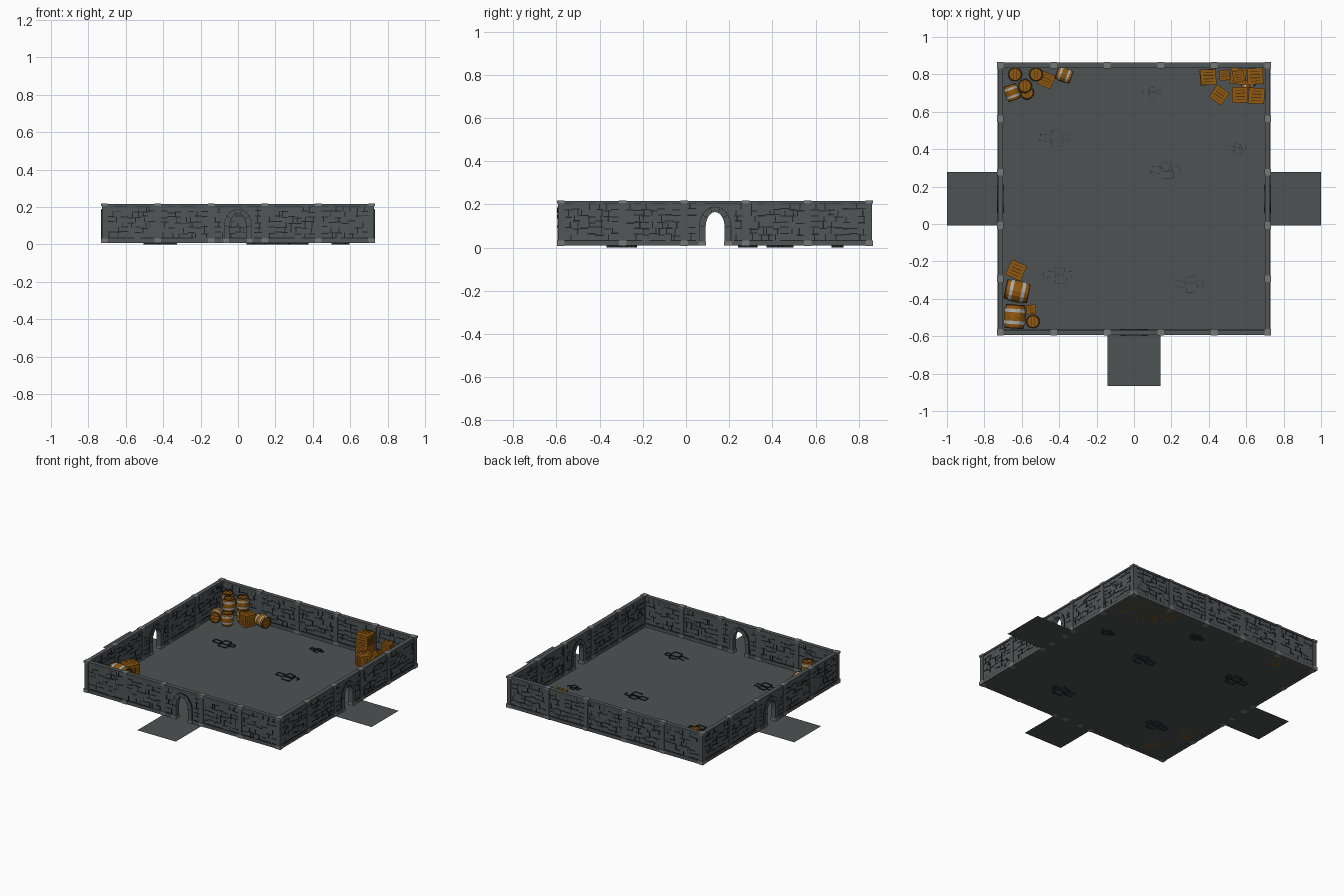
import bpy, bmesh, math, random
from mathutils import Matrix, Vector

if "Cube" in bpy.data.objects:
    bpy.data.objects.remove(bpy.data.objects["Cube"])

random.seed(4)
T = 2 / 7            # floor tile size
D = 0.008            # y offset that centres the model
XW, YF, YB = 0.7143, -0.5714 - D, 0.8571 - D
ZF, ZT = 0.01, 0.215


def mat(name, c):
    m = bpy.data.materials.new(name)
    m.diffuse_color = (*c, 1)
    m.use_nodes = True
    m.node_tree.nodes["Principled BSDF"].inputs["Base Color"].default_value = m.diffuse_color
    return m


STONE = mat("wall stone", (0.082, 0.092, 0.093))
FLOOR = mat("floor stone", (0.074, 0.084, 0.087))
DARK = mat("dark joints", (0.014, 0.018, 0.019))
TRIM = mat("light stone", (0.18, 0.19, 0.19))
WOOD = mat("orange wood", (0.28, 0.098, 0.005))
BROWN = mat("dark wood", (0.065, 0.025, 0.004))
IRON = mat("grey hoops", (0.42, 0.42, 0.40))


def finish(name, bm, *mats):
    bmesh.ops.recalc_face_normals(bm, faces=bm.faces)
    me = bpy.data.meshes.new(name)
    bm.to_mesh(me)
    bm.free()
    for m in mats:
        me.materials.append(m)
    ob = bpy.data.objects.new(name, me)
    bpy.context.collection.objects.link(ob)
    return ob


def box(bm, M, c, s, mi=0):
    m = M @ Matrix.Translation(c) @ Matrix.Diagonal((*s, 1))
    r = bmesh.ops.create_cube(bm, size=1, matrix=m)
    for f in {f for v in r["verts"] for f in v.link_faces}:
        f.material_index = mi


def prism(bm, M, pts, t):
    """Extrude a (u, z) outline through thickness t."""
    a = [bm.verts.new(M @ Vector((u, -t / 2, z))) for u, z in pts]
    b = [bm.verts.new(M @ Vector((u, t / 2, z))) for u, z in pts]
    bm.faces.new(a)
    bm.faces.new(b[::-1])
    n = len(pts)
    for i in range(n):
        bm.faces.new((a[i], b[i], b[(i + 1) % n], a[(i + 1) % n]))


def arch(hw, spring, top, n=10):
    """Arch outline from the left foot over to the right foot."""
    curve = [(-hw * math.cos(math.pi * i / n),
              spring + (top - spring) * math.sin(math.pi * i / n)) for i in range(n + 1)]
    return [(-hw, ZF)] + curve + [(hw, ZF)]


# Floor: thin sheet of the room plus three tiles beyond the doors
bm = bmesh.new()
for x0, x1, y0, y1 in ((-XW, XW, YF, YB), (-1, -XW, -D, T - D), (XW, 1, -D, T - D),
                       (-T / 2, T / 2, YF - T, YF)):
    bm.faces.new([bm.verts.new((x, y, ZF)) for x, y in ((x0, y0), (x1, y0), (x1, y1), (x0, y1))])
finish("floor", bm, FLOOR)

# Floor cracks: thin upright edges around clusters of flagstones
bm = bmesh.new()
for cx, cy in ((-.43, .45), (.16, .28), (.09, .70), (-.41, -.28), (.29, -.33), (.545, .40)):
    k = 0.6 if cx in (.09, .545) else 1
    for dx, dy, w, h in ((-.045, .01, .055, .035), (.012, .03, .05, .035),
                         (.02, -.018, .06, .04), (.065, .012, .035, .03)):
        M = Matrix.Translation((cx + dx * k, cy + dy * k, 0)) @ Matrix.Rotation(random.uniform(-.2, .2), 4, 'Z')
        for s in (-1, 1):
            if random.random() < .9:
                box(bm, M, (0, s * h * k / 2, .0075), (w * k, .0014, .015))
            if random.random() < .9:
                box(bm, M, (s * w * k / 2, 0, .0075), (.0014, h * k, .015))
finish("floor_cracks", bm, DARK)

# Wall segments: (transform, has door)
segs = []
for i in range(-2, 3):
    ym = (YF + YB) / 2 + i * T
    R = Matrix.Rotation(math.pi / 2, 4, 'Z')
    segs += [(Matrix.Translation((i * T, YF, 0)), i == 0),
             (Matrix.Translation((i * T, YB, 0)), False),
             (Matrix.Translation((-XW, ym, 0)) @ R, i == 0),
             (Matrix.Translation((XW, ym, 0)) @ R, i == 0)]

walls, joints, frames, trims = (bmesh.new() for _ in range(4))
H = T / 2
inner, outer = arch(.044, .095, .165), arch(.072, .10, .188)
for M, door in segs:
    if door:
        prism(walls, M, [(-H, ZF)] + inner + [(H, ZF), (H, ZT), (-H, ZT)], .02)
        # arch surround made of separate blocks with dark gaps between
        for i in range(len(inner) - 1):
            prism(frames, M, [inner[i], outer[i], outer[i + 1], inner[i + 1]], .034)
        for i in range(1, len(inner) - 1, 2):
            (a, b), (c, d) = inner[i], outer[i]
            L = Matrix.Translation(((a + c) / 2, 0, (b + d) / 2)) @ Matrix.Rotation(-math.atan2(d - b, c - a), 4, 'Y')
            box(joints, M @ L, (0, 0, 0), (math.hypot(c - a, d - b), .0355, .003))
        rim = arch(.075, .10, .191)
        for i in range(len(rim) - 1):
            prism(joints, M, [outer[i], rim[i], rim[i + 1], outer[i + 1]], .030)
        for s in (-1, 1):
            box(trims, M, (s * .060, 0, .019), (.036, .038, .02))
            box(walls, M, (s * .107, 0, .02), (.072, .03, .022))
    else:
        box(walls, M, (0, 0, (ZF + ZT) / 2), (T, .02, ZT - ZF))
        box(walls, M, (0, 0, .02), (T, .03, .022))
    box(walls, M, (0, 0, .21), (T, .028, .012))
    # irregular brick joints running through both wall faces
    rows, cols = 6, 7
    rh, cw = .170 / rows, .25 / cols
    for r in range(rows + 1):
        z = .0335 + r * rh
        for c in range(cols):
            u = -.125 + (c + .5) * cw
            shift = random.uniform(-.25, .25) * rh if 0 < r < rows else 0
            blocked = door and abs(u) < .095
            if random.random() < (.65 if r else .9) and not (blocked and z < .19):
                box(joints, M, (u, 0, z + shift), (cw * random.uniform(.85, 1.2), .0235, .005))
            uv = u + random.uniform(-.35, .35) * cw
            if r < rows and random.random() < .48 and not (door and abs(uv) < .082 and z < .185):
                box(joints, M, (uv, 0, z + rh / 2), (.005, .0235, rh * random.uniform(.8, 1.2)))
finish("walls", walls, STONE)
finish("brick_joints", joints, DARK)
finish("door_arches", frames, STONE)

# Posts at every segment boundary, with light cap and foot
posts = bmesh.new()
spots = {(round(-XW + i * T, 4), y) for i in range(6) for y in (YF, YB)}
spots |= {(x, round(YF + i * T, 4)) for i in range(1, 5) for x in (-XW, XW)}
I = Matrix.Identity(4)
for x, y in sorted(spots):
    box(posts, I, (x, y, .112), (.027, .027, .2))
    box(trims, I, (x, y, .2115), (.035, .035, .013))
    box(trims, I, (x, y, .020), (.035, .035, .024))
finish("wall_posts", posts, STONE)
finish("post_caps_and_feet", trims, TRIM)


def place(px, py, z, ang):
    return Matrix.Translation((px, py, z)) @ Matrix.Rotation(math.radians(ang), 4, 'Z')


# Barrel: turned profile with hoop bands; lying barrels have their axis along local x
def barrel(name, x, y, z=ZF, r=.04, h=.08, lying=False, ang=0, n=14):
    prof = [(0, .05, 0), (.74, .05, 1), (.74, 0, 1), (.86, 0, 1), (.88, .06, 0), (.93, .18, 2), (.98, .18, 2),
            (1, .32, 2), (.98, .32, 0), (1, .5, 0), (.98, .68, 0), (1, .68, 2), (.98, .82, 2), (.93, .82, 2),
            (.88, .94, 0), (.86, 1, 1), (.74, 1, 1), (.74, .95, 0), (0, .95, 0)]
    colour = [0, 1, 1, 1, 0, 2, 2, 2, 0, 0, 2, 2, 2, 0, 1, 1, 1, 0]
    M = place(x, y, z, ang)
    if lying:
        M = M @ Matrix.Translation((-h / 2, 0, r)) @ Matrix.Rotation(math.pi / 2, 4, 'Y')
    bm = bmesh.new()
    rings = []
    for a, b, _ in prof:
        if a == 0:
            rings.append([bm.verts.new(M @ Vector((0, 0, b * h)))] * n)
        else:
            rings.append([bm.verts.new(M @ Vector((a * r * math.cos(2 * math.pi * k / n),
                          a * r * math.sin(2 * math.pi * k / n), b * h))) for k in range(n)])
    for j in range(len(prof) - 1):
        for k in range(n):
            vs = [rings[j][k], rings[j][(k + 1) % n], rings[j + 1][(k + 1) % n], rings[j + 1][k]]
            bm.faces.new(list(dict.fromkeys(vs))).material_index = colour[j]
    # dark gaps between lid boards
    for zz in (.05, .95):
        for o in (-.25, .25):
            box(bm, M, (o * r, 0, zz * h), (.003, r * 1.3, .002), 1)
    finish(name, bm, WOOD, BROWN, IRON)


# Crate: dark core covered with board strips on all six sides
def crate(name, x, y, s=.067, z=ZF, ang=0):
    bm = bmesh.new()
    M = place(x, y, z + s / 2, ang)
    box(bm, M, (0, 0, 0), (s * .94,) * 3, 1)
    rots = [Matrix.Rotation(a * math.pi / 2, 4, 'Y') for a in range(4)]
    rots += [Matrix.Rotation(a * math.pi / 2, 4, 'X') for a in (1, 3)]
    for R in rots:
        for e in (-1, 1):
            box(bm, M @ R, (e * s * .41, 0, s * .48), (s * .18, s, s * .04))
            box(bm, M @ R, (0, e * s * .41, s * .48), (s * .64, s * .18, s * .04))
        for k in (-1, 0, 1):
            box(bm, M @ R, (0, k * s * .21, s * .47), (s * .64, s * .15, s * .03))
    finish(name, bm, WOOD, BROWN)


# Back left pile: two-high barrels, lying barrels and a crate
for x, y in ((-.636, .80), (-.524, .80)):
    for l in range(2):
        barrel("stacked_barrel", x, y, ZF + l * .08)
barrel("front_barrel", -.572, .703)
barrel("upper_barrel", -.583, .738, ZF + .08)
barrel("lying_barrel", -.652, .703, lying=True, ang=-70, h=.085)
barrel("lying_barrel", -.374, .797, lying=True, ang=-20, h=.085)
crate("corner_crate", -.468, .77, .075, ang=-25)

# Back right pile: crates, two of them stacked, and a small barrel
for x, y, s, a in ((.395, .785, .085, 4), (.455, .69, .08, -35), (.483, .795, .055, 8), (.557, .79, .085, -6),
                   (.648, .79, .085, 3), (.567, .69, .085, 2), (.655, .685, .085, -3)):
    crate("pile_crate", x, y, s, ang=a)
crate("upper_crate", .398, .785, .083, ZF + .085, 2)
crate("upper_small_crate", .558, .79, .06, ZF + .085, 10)
barrel("pile_barrel", .61, .745, r=.026, h=.07, lying=True, ang=25)

# Front left pile: two large lying barrels, an upright barrel on a crate, more crates
barrel("large_barrel", -.625, -.36, r=.06, h=.128, lying=True, ang=-12)
barrel("large_barrel", -.637, -.495, r=.06, h=.128, lying=True, ang=86)
crate("support_crate", -.54, -.522, .05)
barrel("upright_barrel", -.54, -.522, ZF + .05, r=.039, h=.07)
crate("small_crate", -.55, -.457, .05, ang=5)
crate("front_crate", -.63, -.247, .088, ang=-25)
